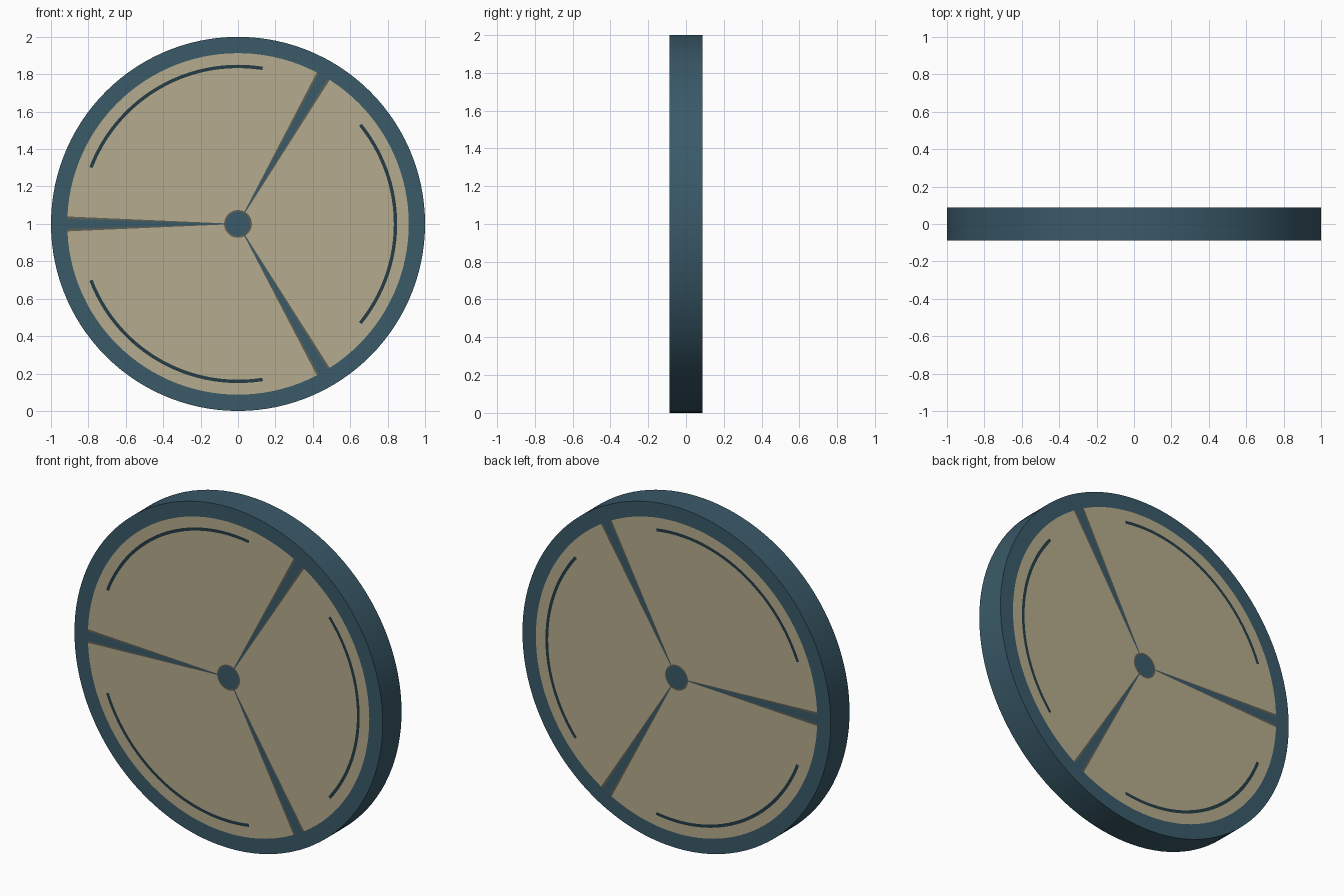
import bpy, bmesh, math

if "Cube" in bpy.data.objects:
    bpy.data.objects.remove(bpy.data.objects["Cube"])

HALF = 0.0875          # half thickness of the disc


def material(name, rgb):
    m = bpy.data.materials.new(name)
    m.diffuse_color = (*rgb, 1)
    m.use_nodes = True
    m.node_tree.nodes["Principled BSDF"].inputs["Base Color"].default_value = m.diffuse_color
    return m


MATS = [material("slate_blue_frame", (0.042, 0.102, 0.141)),
        material("tan_panel", (0.46, 0.41, 0.27)),
        material("brown_grey_trim", (0.12, 0.115, 0.09)),
        material("dark_slate_line", (0.018, 0.045, 0.062))]

# Polar grid of one 120 degree wedge: ring radii and angles
RADII = [0.065, 0.074, 0.833, 0.851, 0.913, 1.0]
right_half = [3 * i for i in range(14)] + [42, 45, 48, 51, 54, 57.5, 58.3, 60]
ANGLES = [-a for a in reversed(right_half[1:])] + right_half


def cell_colour(r, a):
    """Frame, panel, panel trim or arc line, chosen by position on the face."""
    a = abs(a)
    if r > 0.913 or r < 0.065 or a > 58.3:
        return 0
    if a > 57.5 or r < 0.074:
        return 2
    if 0.833 < r < 0.851 and a < 39:
        return 3
    return 1


def wedge(name, turn):
    bm = bmesh.new()
    sides = []
    for y in (-HALF, HALF):
        centre = bm.verts.new((0, y, 1))
        rings = [[bm.verts.new((r * math.cos(math.radians(a + turn)), y,
                                1 + r * math.sin(math.radians(a + turn))))
                  for a in ANGLES] for r in RADII]
        sides.append((centre, rings))
        # coloured front or back face
        for j in range(len(ANGLES) - 1):
            mid = (ANGLES[j] + ANGLES[j + 1]) / 2
            bm.faces.new((centre, rings[0][j], rings[0][j + 1]))
            for i in range(len(RADII) - 1):
                f = bm.faces.new((rings[i][j], rings[i + 1][j],
                                  rings[i + 1][j + 1], rings[i][j + 1]))
                f.material_index = cell_colour((RADII[i] + RADII[i + 1]) / 2, mid)
    # outer wall and the two seam walls
    borders = []
    for centre, rings in sides:
        borders.append([centre] + [ring[0] for ring in rings] + rings[-1][1:]
                       + [ring[-1] for ring in reversed(rings[:-1])])
    front, back = borders
    for k in range(len(front)):
        n = (k + 1) % len(front)
        bm.faces.new((front[k], front[n], back[n], back[k]))
    bmesh.ops.recalc_face_normals(bm, faces=bm.faces)
    mesh = bpy.data.meshes.new(name)
    bm.to_mesh(mesh)
    bm.free()
    for m in MATS:
        mesh.materials.append(m)
    ob = bpy.data.objects.new(name, mesh)
    bpy.context.collection.objects.link(ob)
    bpy.ops.object.select_all(action='DESELECT')
    ob.select_set(True)
    bpy.context.view_layer.objects.active = ob
    bpy.ops.object.shade_smooth_by_angle(angle=math.radians(30))


# Three equal wedges make the round disc
for n, turn in enumerate((0, 120, 240), 1):
    wedge(f"disc_wedge_{n}", turn)
